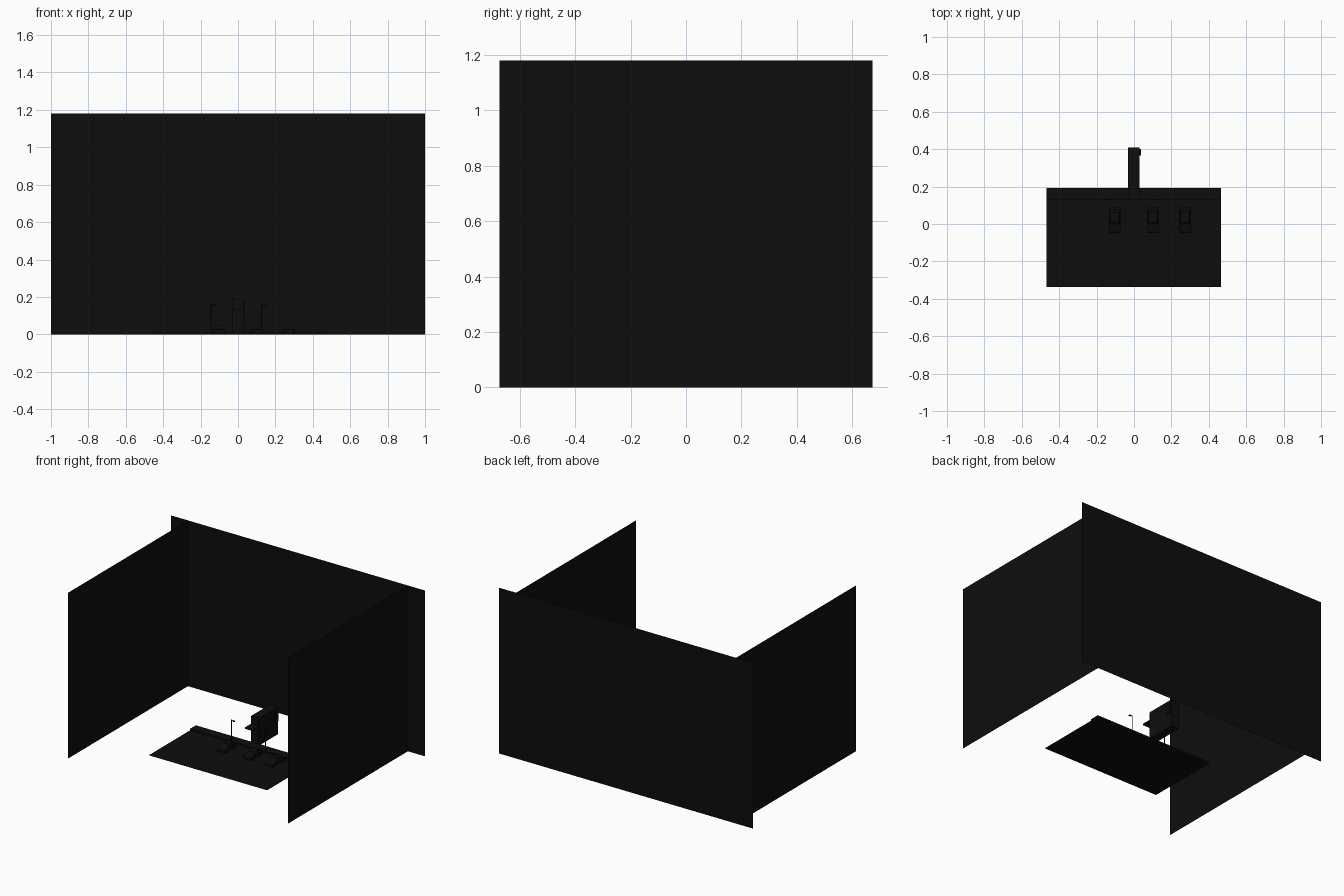
import bpy, bmesh, math

if "Cube" in bpy.data.objects:
    bpy.data.objects.remove(bpy.data.objects["Cube"])

mat = bpy.data.materials.new("near_black")
mat.diffuse_color = (0.004, 0.004, 0.004, 1)
mat.use_nodes = True
mat.node_tree.nodes["Principled BSDF"].inputs["Base Color"].default_value = mat.diffuse_color


def finish(name, bm):
    me = bpy.data.meshes.new(name)
    bm.to_mesh(me)
    bm.free()
    ob = bpy.data.objects.new(name, me)
    bpy.context.collection.objects.link(ob)
    me.materials.append(mat)
    return ob


def plane(name, pts):
    bm = bmesh.new()
    bm.faces.new([bm.verts.new(p) for p in pts])
    return finish(name, bm)


def box(name, x0, x1, y0, y1, z0, z1):
    bm = bmesh.new()
    bmesh.ops.create_cube(bm, size=1)
    for v in bm.verts:
        v.co = (x0 if v.co.x < 0 else x1,
                y0 if v.co.y < 0 else y1,
                z0 if v.co.z < 0 else z1)
    return finish(name, bm)


def loft(name, sections):
    # skin between closed rings of equal point count, capped at both ends
    bm = bmesh.new()
    rings = [[bm.verts.new(p) for p in s] for s in sections]
    n = len(rings[0])
    for a, b in zip(rings, rings[1:]):
        for i in range(n):
            bm.faces.new((a[i], a[(i + 1) % n], b[(i + 1) % n], b[i]))
    bm.faces.new(rings[0])
    bm.faces.new(rings[-1])
    bmesh.ops.recalc_face_normals(bm, faces=bm.faces)
    return finish(name, bm)


# backdrop walls
W, D, H, S = 1.0, 0.674, 1.18, 0.866
plane("back_wall", [(-W, D, 0), (W, D, 0), (W, D, H), (-W, D, H)])
for side, x in (("left", -S), ("right", S)):
    plane(side + "_wall", [(x, -D, 0), (x, D, 0), (x, D, H), (x, -D, H)])

# street and pavement
plane("road", [(-.467, -.337, 0.001), (.465, -.337, 0.001),
               (.465, .193, 0.001), (-.467, .193, 0.001)])
box("pavement", -.467, .465, .127, .193, 0, .012)

# shop building with awning and a small side fitting
box("building", -.032, .03, .19, .408, 0, .195)
box("awning", -.032, .03, .127, .19, .128, .14)
box("side_vent", .03, .037, .365, .4, .1, .17)


# street lamps: post with a short arm and a head
def lamp(name, x, y=.132):
    r = .002
    box(name + "_post", x - r, x + r, y - r, y + r, .01, .16)
    box(name + "_arm", x - r, x + .026, y - r, y + r, .157, .161)
    box(name + "_head", x + .014, x + .027, y - .004, y + .004, .152, .157)


lamp("left_lamp", -.145)
lamp("right_lamp", .125)


# parked cars: lower body, tapered cabin, four wheels
def car(name, x, y=.022):
    body = [(-.068, .01), (.068, .01), (.068, .026), (.04, .031),
            (-.03, .031), (-.066, .025)]
    loft(name + "_body", [[(x + s * .03, y + a, z) for a, z in body] for s in (-1, 1)])
    cabin = []
    for w, a, b, z in ((.028, -.032, .052, .03), (.022, -.012, .04, .047)):
        cabin.append([(x - w, y + a, z), (x + w, y + a, z), (x + w, y + b, z), (x - w, y + b, z)])
    loft(name + "_cabin", cabin)
    for i, (sx, dy) in enumerate(((-1, -.042), (1, -.042), (-1, .042), (1, .042))):
        ring = [(math.cos(t * math.pi / 6), math.sin(t * math.pi / 6)) for t in range(12)]
        loft(f"{name}_wheel_{i}",
             [[(x + sx * w, y + dy + .011 * c, .012 + .011 * s) for c, s in ring]
              for w in (.022, .0315)])


for n, x in (("left", -.103), ("middle", .1), ("right", .272)):
    car(n + "_car", x)
